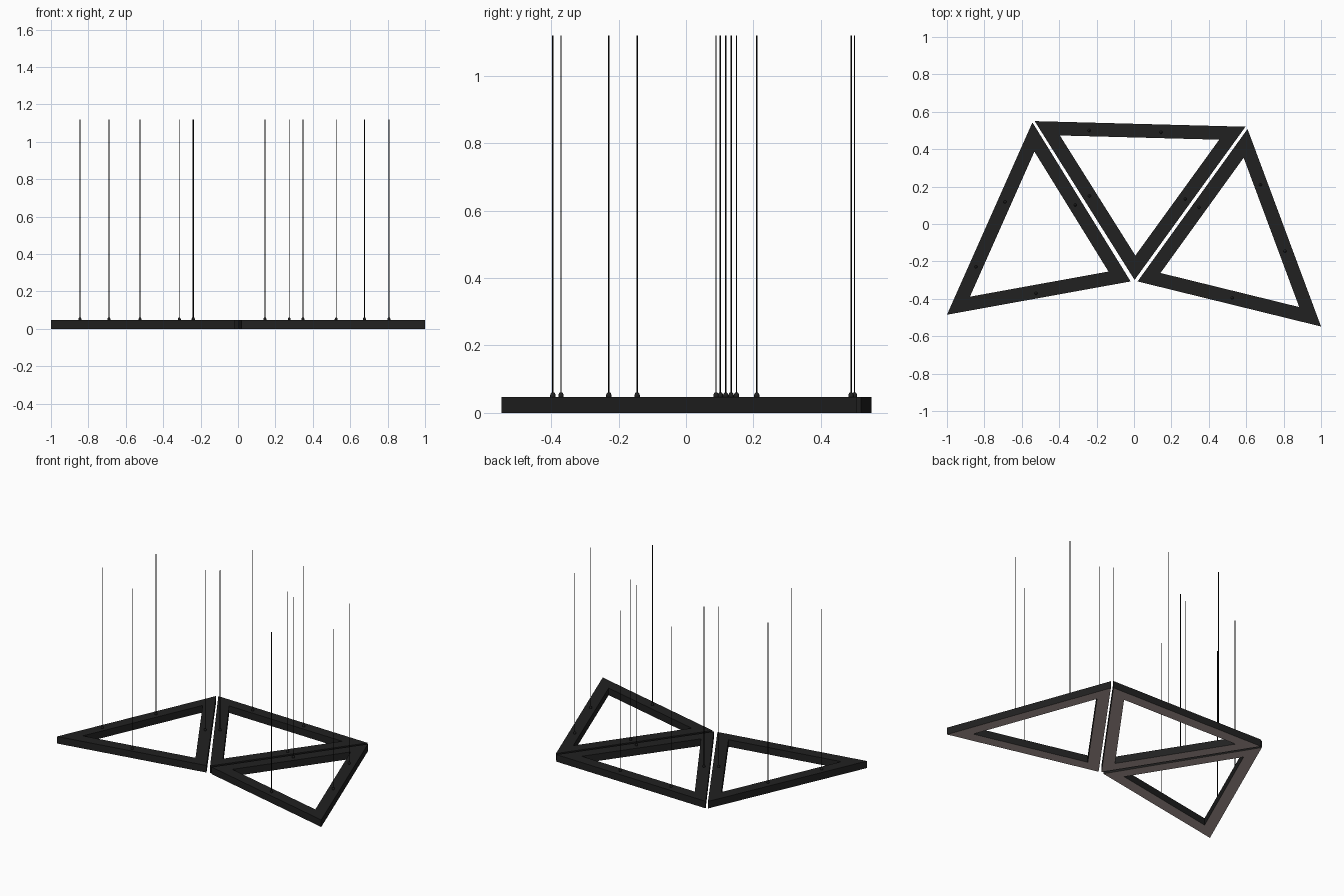
import bpy
import bmesh
from mathutils import Vector
from mathutils.geometry import intersect_line_line_2d

cube = bpy.data.objects.get("Cube")
if cube:
    bpy.data.objects.remove(cube, do_unlink=True)

BAR_WIDTH = 0.073
BAR_HEIGHT = 0.047
WIRE_TOP = 1.12


def make_material(name, color):
    mat = bpy.data.materials.new(name)
    mat.use_nodes = True
    mat.diffuse_color = (*color, 1)
    mat.node_tree.nodes["Principled BSDF"].inputs["Base Color"].default_value = (*color, 1)
    return mat


black = make_material("matte black", (0.015, 0.015, 0.015))
warm = make_material("warm diffuser", (0.50, 0.40, 0.38))
wire_black = make_material("wire black", (0.004, 0.004, 0.004))


def add_object(name, bm, *materials):
    bmesh.ops.recalc_face_normals(bm, faces=bm.faces)
    mesh = bpy.data.meshes.new(name)
    bm.to_mesh(mesh)
    bm.free()
    for mat in materials:
        mesh.materials.append(mat)
    obj = bpy.data.objects.new(name, mesh)
    bpy.context.collection.objects.link(obj)
    return obj


def inset_corners(corners, width):
    """Corners of the inner triangle, for outer corners given anticlockwise."""
    result = []
    for i, corner in enumerate(corners):
        before = (corner - corners[i - 1]).normalized()
        after = (corners[(i + 1) % 3] - corner).normalized()
        bisector = (after - before).normalized()
        sine = abs(bisector.cross(after))
        result.append(corner + bisector * width / sine)
    return result


def triangle_frame(name, points):
    """Mitred triangular frame with a light-emitting underside."""
    outer = [Vector(p) for p in points]
    bm = bmesh.new()
    rings = [[bm.verts.new((p.x, p.y, z)) for p in ring]
             for ring in (outer, inset_corners(outer, BAR_WIDTH))
             for z in (0, BAR_HEIGHT)]
    out_low, out_high, in_low, in_high = rings
    loop = (out_low, out_high, in_high, in_low)
    for k in range(4):
        a, b = loop[k], loop[(k + 1) % 4]
        for i in range(3):
            j = (i + 1) % 3
            bm.faces.new((a[i], a[j], b[j], b[i]))
    bmesh.ops.recalc_face_normals(bm, faces=bm.faces)
    for face in bm.faces:
        face.material_index = int(face.normal.z < -0.5)
    add_object(name, bm, black, warm)


def revolve(name, x, y, profile, sides, mat):
    """Closed turned part from (radius, height) pairs."""
    bm = bmesh.new()
    verts = [bm.verts.new((x + r, y, z)) for r, z in profile]
    edges = [bm.edges.new(pair) for pair in zip(verts, verts[1:])]
    bmesh.ops.spin(bm, geom=verts + edges, cent=(x, y, 0), axis=(0, 0, 1),
                   angle=6.283185, steps=sides)
    bmesh.ops.remove_doubles(bm, verts=bm.verts, dist=0.0001)
    obj = add_object(name, bm, mat)
    obj.data.shade_smooth()
    return obj


# Frame corners, anticlockwise, and the four hanging points of each frame
frames = {
    "right": ([(-1.0, -0.485), (-0.018, -0.307), (-0.543, 0.543)],
              [(-0.69, 0.118), (-0.314, 0.102), (-0.845, -0.229), (-0.524, -0.371)]),
    "middle": ([(0.003, -0.299), (0.596, 0.520), (-0.531, 0.550)],
               [(-0.238, 0.15), (-0.240, 0.50), (0.144, 0.49), (0.274, 0.134)]),
    "left": ([(0.019, -0.307), (1.0, -0.548), (0.607, 0.508)],
             [(0.347, 0.089), (0.676, 0.21), (0.525, -0.395), (0.807, -0.145)]),
}

for side, (corners, hangers) in frames.items():
    triangle_frame(side + "_frame", corners)
    for number, (x, y) in enumerate(hangers, 1):
        # Domed cable grip on the frame
        z = BAR_HEIGHT
        revolve(f"{side}_cable_grip_{number}", x, y,
                [(0, z - 0.002), (0.008, z - 0.002), (0.008, z + 0.006),
                 (0.006, z + 0.011), (0.003, z + 0.014), (0, z + 0.014)], 12, black)
        # Suspension wire
        revolve(f"{side}_wire_{number}", x, y,
                [(0, z), (0.002, z), (0.002, WIRE_TOP), (0, WIRE_TOP)], 8, wire_black)
